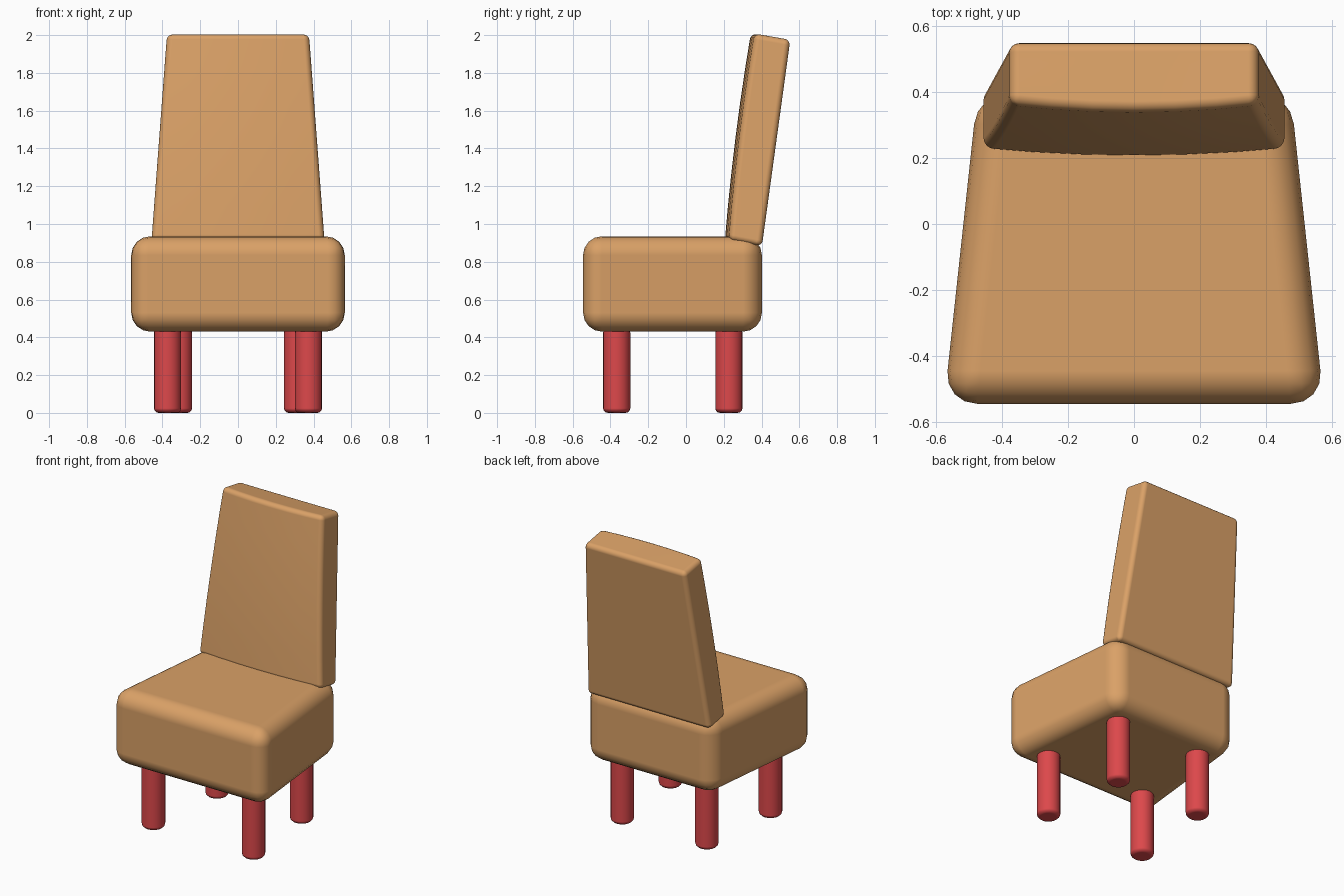
import bpy, bmesh, math

if "Cube" in bpy.data.objects:
    bpy.data.objects.remove(bpy.data.objects["Cube"])


def material(name, rgb):
    m = bpy.data.materials.new(name)
    m.diffuse_color = (*rgb, 1)
    m.use_nodes = True
    m.node_tree.nodes["Principled BSDF"].inputs["Base Color"].default_value = m.diffuse_color
    return m


TAN = material("tan fabric", (0.70, 0.355, 0.135))
RED = material("red legs", (0.72, 0.065, 0.07))


def lerp(a, b, t):
    return a + (b - a) * t


def finish(name, bm, mat, bevel, segments):
    """Turn a bmesh into a smooth object with rounded edges."""
    bmesh.ops.recalc_face_normals(bm, faces=bm.faces)
    me = bpy.data.meshes.new(name)
    bm.to_mesh(me)
    bm.free()
    me.materials.append(mat)
    for p in me.polygons:
        p.use_smooth = True
    ob = bpy.data.objects.new(name, me)
    bpy.context.collection.objects.link(ob)
    mod = ob.modifiers.new("rounding", 'BEVEL')
    mod.width = bevel
    mod.segments = segments
    mod.limit_method = 'ANGLE'
    mod.angle_limit = math.radians(40)
    mod.harden_normals = True
    return ob


def shaped_block(cuts, shape):
    """Cube whose vertices (u, v, w in -1..1) are moved by shape()."""
    bm = bmesh.new()
    bmesh.ops.create_cube(bm, size=2)
    if cuts:
        bmesh.ops.subdivide_edges(bm, edges=bm.edges[:], cuts=cuts, use_grid_fill=True)
    for v in bm.verts:
        v.co = shape(*v.co)
    return bm


# Seat: thick cushion, narrower at the back
def seat_shape(u, v, w):
    t = (v + 1) / 2
    return (u * lerp(0.576, 0.474, t), lerp(-0.545, 0.402, t), lerp(0.43, 0.935, (w + 1) / 2))


finish("seat", shaped_block(0, seat_shape), TAN, 0.1, 4)


# Backrest: leaning, tapered, front face gently bulged
def back_shape(u, v, w):
    t, d = (w + 1) / 2, (v + 1) / 2
    y = lerp(lerp(0.228, 0.402, d), lerp(0.365, 0.552, d), t)
    z = lerp(lerp(0.915, 0.883, d), lerp(2.008, 1.975, d), t)
    y -= (1 - d) * (0.022 * (1 - u * u) + 0.012 * (1 - w * w))
    return (u * lerp(0.458, 0.376, t), y, z)


finish("backrest", shaped_block(5, back_shape), TAN, 0.055, 4)

# Legs: round posts, front pair set wider
LEG_R, LEG_H = 0.072, 0.45
for pair, x, y in (("front", 0.373, -0.367), ("back", 0.315, 0.227)):
    for side, s in (("left", -1), ("right", 1)):
        bm = bmesh.new()
        bmesh.ops.create_cone(bm, cap_ends=True, segments=20, radius1=LEG_R,
                              radius2=LEG_R, depth=LEG_H)
        bmesh.ops.translate(bm, verts=bm.verts, vec=(s * x, y, LEG_H / 2))
        finish(f"{pair}_{side}_leg", bm, RED, 0.025, 3)
